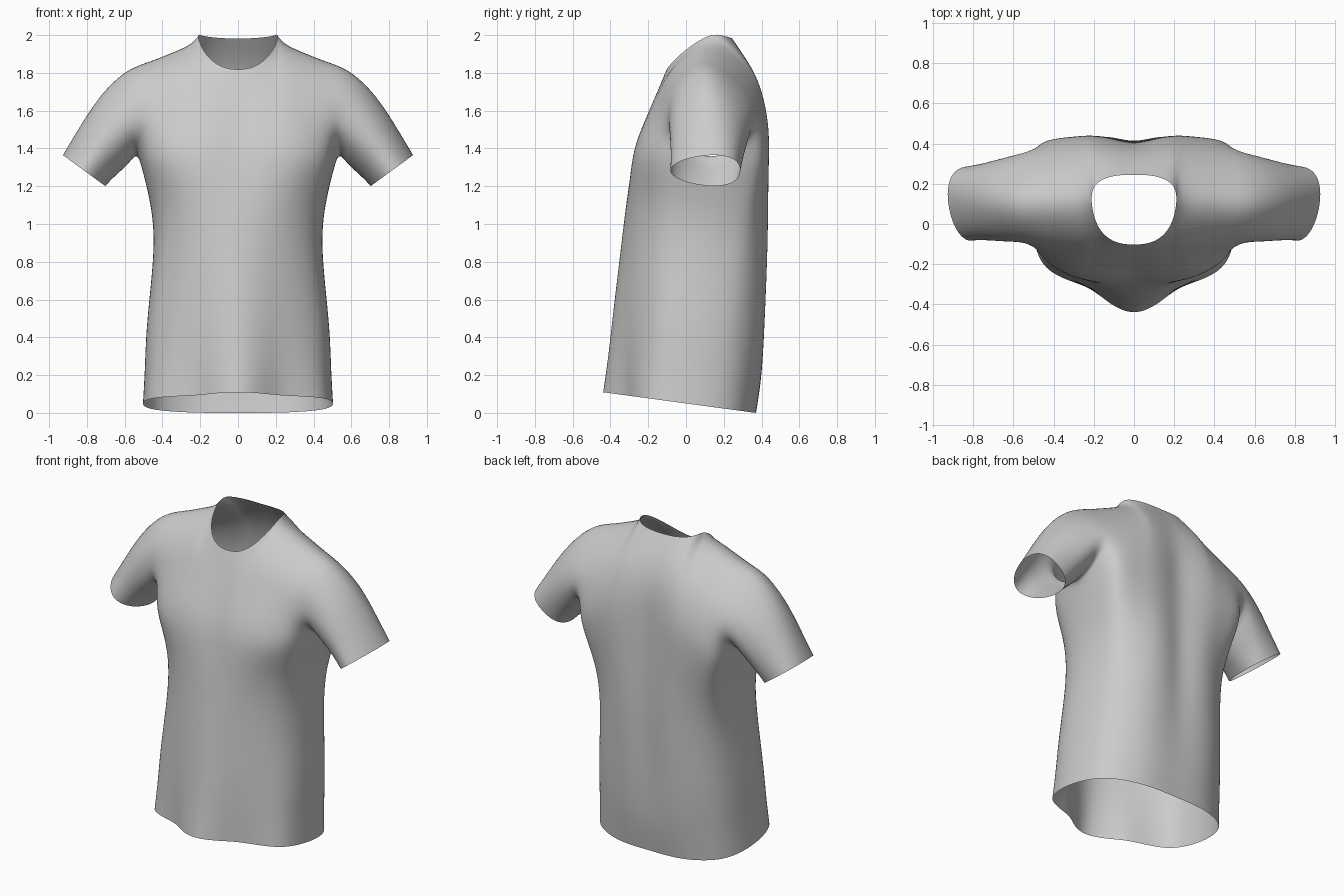
import bpy, bmesh, math
from mathutils import Vector

if "Cube" in bpy.data.objects:
    bpy.data.objects.remove(bpy.data.objects["Cube"])

# Column positions across half the body, as fractions of the half width
FRAC = [0, .22, .42, .62, .82, .95, 1]
# Rows below the armpit: height, half width
LOWER = [(.05, .503), (.25, .494), (.5, .484), (.9, .443), (1.15, .475), (1.345, .525)]
UPPER = [.25, .5, .75]

# Depth (y) of the front and back panels per row, from centre to side
FRONT = [
    [-.44, -.40, -.325, -.285, -.235, -.15, .01],
    [-.415, -.385, -.325, -.28, -.22, -.13, .015],
    [-.388, -.365, -.32, -.27, -.20, -.11, .02],
    [-.34, -.33, -.30, -.255, -.18, -.08, .07],
    [-.31, -.305, -.29, -.25, -.175, -.07, .12],
    [-.275, -.285, -.28, -.26, -.20, -.10, .13],
    [-.24, -.25, -.24, -.22, -.18, -.13, -.07],
    [-.195, -.20, -.175, -.15, -.135, -.115, -.09],
    [-.15, -.145, -.11, -.07, -.065, -.06, -.05]]
BACK = [
    [.37, .37, .36, .33, .27, .17, .01],
    [.40, .40, .39, .355, .29, .185, .015],
    [.408, .416, .41, .38, .31, .205, .02],
    [.41, .43, .43, .40, .345, .25, .07],
    [.41, .43, .435, .415, .38, .31, .12],
    [.405, .43, .44, .43, .415, .355, .13],
    [.40, .425, .438, .43, .415, .385, .335],
    [.39, .405, .41, .395, .38, .365, .35],
    [.345, .35, .345, .315, .30, .285, .27]]
# Top edge: neckline, then the shared shoulder seam
SHOULDER = [(.21, .12, 1.998), (.33, .115, 1.938), (.45, .11, 1.886), (.575, .10, 1.84)]
FRONT_TOP = [(0, -.10, 1.82), (.10, -.085, 1.84), (.18, -.01, 1.915)] + SHOULDER
BACK_TOP = [(0, .243, 1.982), (.10, .238, 1.985), (.185, .20, 1.994)] + SHOULDER


def panel(depths, top):
    """Half panel as rows of points, hem to shoulder."""
    rows = []
    for (z, w), ys in zip(LOWER, depths):
        tilt = .135 * max(0, 1 - z / 1.3) / (1 - .05 / 1.3)
        rows.append([Vector((w * f, y, z - tilt * y)) for f, y in zip(FRAC, ys)])
    base = rows[-1]
    for t, ys in zip(UPPER, depths[len(LOWER):]):
        row = []
        for b, e, y in zip(base, top, ys):
            p = b.lerp(Vector(e), t)
            row.append(Vector((p.x, y, p.z)))
        rows.append(row)
    rows.append([Vector(p) for p in top])
    return rows


def sleeve(front, back):
    """Rings from the armhole edge to the cuff."""
    k = len(LOWER) - 1
    armhole = [r[-1] for r in front[k:]] + [r[-1] for r in reversed(back[k + 1:-1])]
    n = len(armhole)
    rings = []
    for s in (0, .25, .5, .75, 1):
        ring = []
        for i, a in enumerate(armhole):
            ang = 2 * math.pi * i / n
            co, si = math.cos(ang), math.sin(ang)
            c = Vector((.815 - .112 * co, .10 - .185 * si + .05 * co * co,
                        1.283 - .082 * co))
            bulge = .026 * math.sin(math.pi * s ** .75) * (1 - co) / 2
            ring.append(a.lerp(c, s) + Vector((bulge, 0, bulge)))
        rings.append(ring + ring[:1])
    return rings


bm = bmesh.new()
shared = {}


def vert(p, side):
    q = Vector((p.x * side, p.y, p.z))
    key = tuple(round(c, 4) + 0.0 for c in q)
    if key not in shared:
        shared[key] = bm.verts.new(q)
    return shared[key]


def skin(rows):
    """Quads between rows of points, on both sides of the shirt."""
    for side in (1, -1):
        for r0, r1 in zip(rows, rows[1:]):
            for i in range(len(r0) - 1):
                bm.faces.new([vert(p, side) for p in (r0[i], r0[i + 1], r1[i + 1], r1[i])])


front, back = panel(FRONT, FRONT_TOP), panel(BACK, BACK_TOP)
skin(front)
skin(back)
skin(sleeve(front, back))
bmesh.ops.recalc_face_normals(bm, faces=bm.faces)

# Offset the cage so the subdivided surface passes through the measured points
moved = {}
for v in bm.verts:
    rim = v.is_boundary
    near = [e.other_vert(v).co for e in v.link_edges if e.is_boundary or not rim]
    mean = sum(near, Vector()) / len(near)
    moved[v] = v.co + (.36 if rim else .5) * (v.co - mean)
for v, co in moved.items():
    v.co = co

mesh = bpy.data.meshes.new("shirt")
bm.to_mesh(mesh)
bm.free()
mesh.polygons.foreach_set("use_smooth", [True] * len(mesh.polygons))
shirt = bpy.data.objects.new("shirt", mesh)
bpy.context.collection.objects.link(shirt)
sub = shirt.modifiers.new("smooth_cloth", 'SUBSURF')
sub.levels = sub.render_levels = 3
